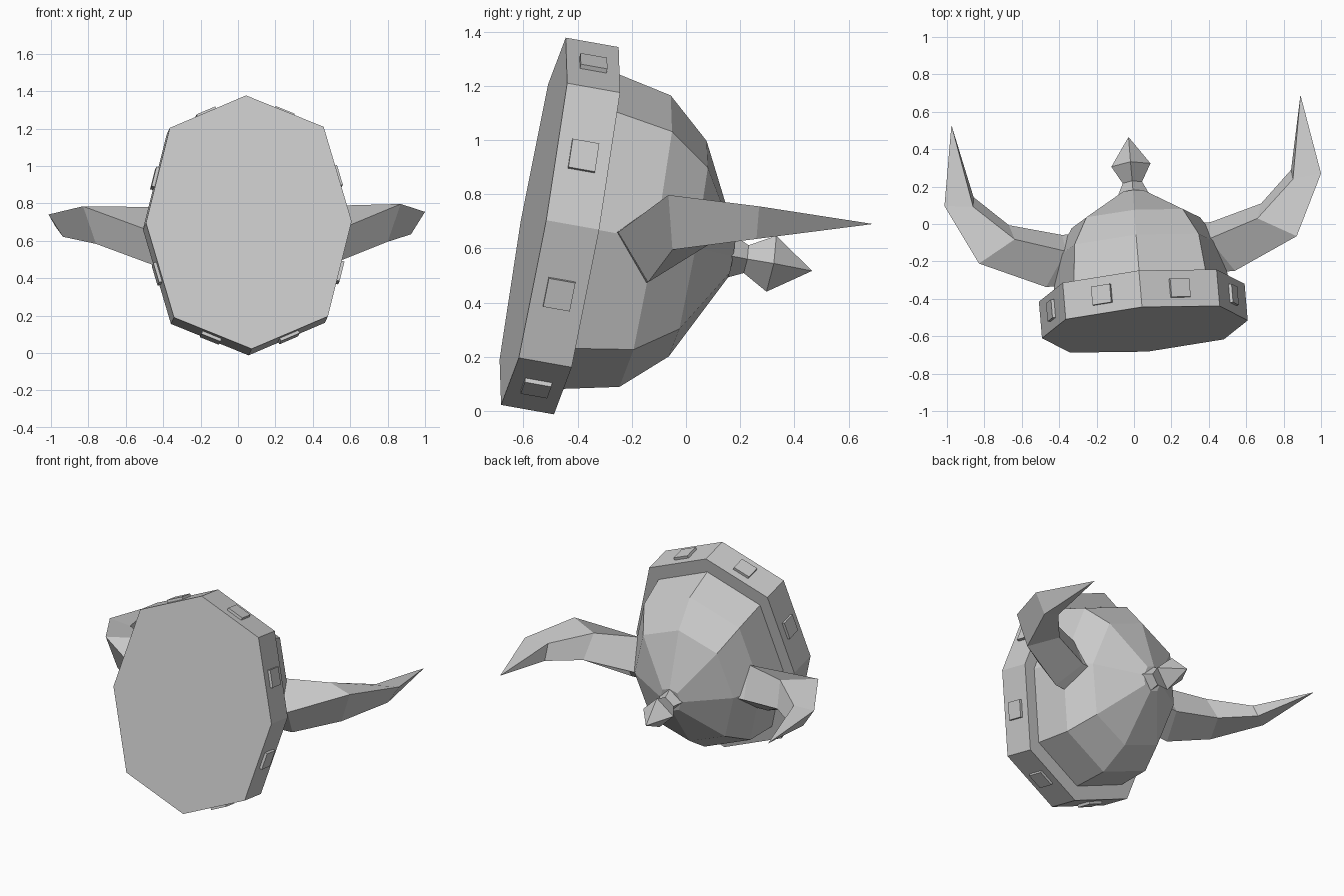
import bpy, bmesh
from mathutils import Vector, Matrix

cube = bpy.data.objects.get("Cube")
if cube:
    bpy.data.objects.remove(cube, do_unlink=True)

grey = bpy.data.materials.new("plain grey")
grey.use_nodes = True
colour = (0.6, 0.6, 0.6, 1)
grey.diffuse_color = colour
grey.node_tree.nodes["Principled BSDF"].inputs["Base Color"].default_value = colour

# Helmet frame: x across, y along the crown axis, z up the opening
axis = Vector((-0.085, 1, -0.178)).normalized()
up = Vector((1, 0.087, 0.007)).cross(axis).normalized()
side = axis.cross(up)
frame = Matrix((side, axis, up)).transposed().to_4x4()
frame.translation = (0.058, -0.563, 0.70)


def loft(name, rings):
    """Join rings of points (a one-point ring is a tip) into a closed solid."""
    bm = bmesh.new()
    loops = [[bm.verts.new(frame @ Vector(p)) for p in ring] for ring in rings]
    for a, b in zip(loops, loops[1:]):
        n = len(a)
        for i in range(n):
            j = (i + 1) % n
            if len(b) == 1:
                bm.faces.new((a[i], a[j], b[0]))
            else:
                bm.faces.new((a[i], a[j], b[j], b[i]))
    for end in (loops[0], loops[-1]):
        if len(end) > 2:
            bm.faces.new(end)
    bmesh.ops.recalc_face_normals(bm, faces=bm.faces)
    mesh = bpy.data.meshes.new(name)
    bm.to_mesh(mesh)
    bm.free()
    mesh.materials.append(grey)
    obj = bpy.data.objects.new(name, mesh)
    bpy.context.collection.objects.link(obj)
    return obj


def octagon(w, wide, tall):
    k = 0.748
    return [(x * wide, w, z * tall) for x, z in
            ((0, 1), (k, k), (1, 0), (k, -k), (0, -1), (-k, -k), (-1, 0), (-k, k))]


def diamond(w, r):
    return [(0, w, r), (r, w, 0), (0, w, -r), (-r, w, 0)]


# Rim band with its flat front
rim = [octagon(w, 0.552, 0.688) for w in (0, 0.199)]
loft("rim", rim)

# Dome
loft("dome", [octagon(0.19, 0.475, 0.595), octagon(0.42, 0.445, 0.546),
              octagon(0.58, 0.345, 0.404), octagon(0.745, 0.07, 0.08)])

# Crown spike
loft("crown_spike", [diamond(0.72, 0.09), diamond(0.80, 0.052),
                     diamond(0.895, 0.105), [(0, 1.048, 0)]])

# One square stud on every side of the rim
for i in range(8):
    a, b = Vector(rim[0][i]), Vector(rim[0][(i + 1) % 8])
    along = (b - a).normalized() * 0.055
    mid = (a + b) / 2 + Vector((0, 0.1, 0))
    out = Vector((-along.z, 0, along.x)).normalized()
    if out.dot(mid) < 0:
        out.negate()
    deep = Vector((0, 0.05, 0))
    square = [along + deep, along - deep, -along - deep, deep - along]
    loft(f"rim_stud_{i + 1}", [[mid + out * h + s for s in square] for h in (-0.01, 0.017)])

# Horns: sections run outer, lower, inner, upper
sections = [
    [(0.54, -0.25, 0.66), (0.50, -0.14, 0.475), (0.41, 0.01, 0.59), (0.40, -0.08, 0.785)],
    [(0.87, -0.065, 0.797), (0.80, -0.05, 0.595), (0.68, 0.11, 0.63), (0.66, 0.03, 0.785)],
    [(1.0, 0.27, 0.755), (0.925, 0.26, 0.635), (0.84, 0.29, 0.65), (0.85, 0.24, 0.745)],
    [(0.89, 0.69, 0.69)],
]
inverse = frame.inverted()
left = [[inverse @ Vector(p) for p in ring] for ring in sections]
right = [[Vector((-p.x, p.y, p.z)) for p in ring] for ring in left]
# Sink the horn roots into the dome
for name, rings in (("left_horn", left), ("right_horn", right)):
    root = [Vector((p.x * 0.8, p.y, p.z)) for p in rings[0]]
    loft(name, [root] + rings)
